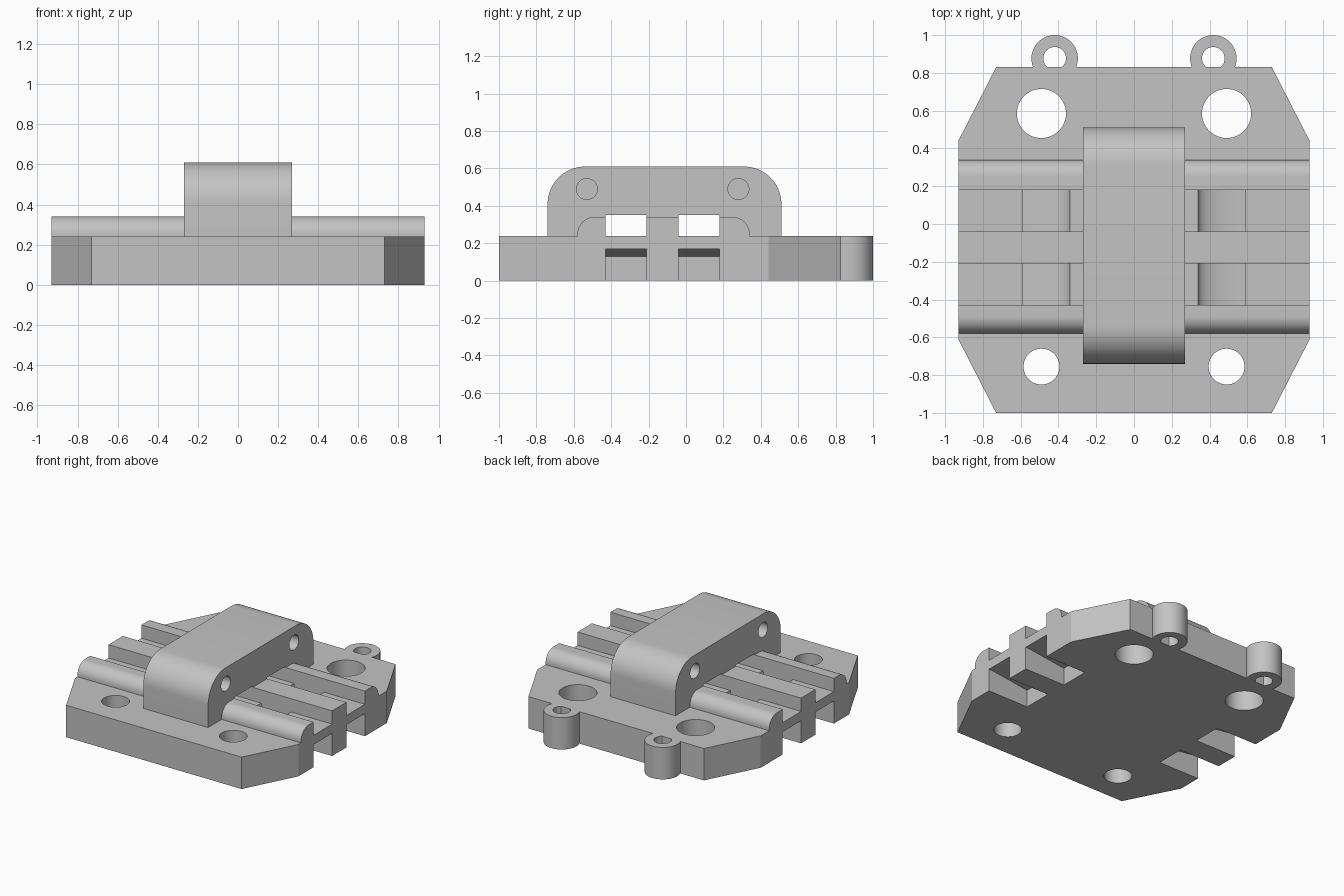
import bpy, bmesh
from math import sin, cos, radians

if "Cube" in bpy.data.objects:
    bpy.data.objects.remove(bpy.data.objects["Cube"], do_unlink=True)

grey = bpy.data.materials.new("plain grey")
grey.use_nodes = True
grey.diffuse_color = (0.55, 0.55, 0.55, 1)
grey.node_tree.nodes["Principled BSDF"].inputs["Base Color"].default_value = (0.55, 0.55, 0.55, 1)


def arc(cx, cy, rx, ry, start, end, steps=16):
    angles = [radians(start + (end - start) * i / steps) for i in range(steps + 1)]
    return [(cx + rx * cos(a), cy + ry * sin(a)) for a in angles]


def circle(cx, cy, r):
    return arc(cx, cy, r, r, 0, 360, 48)[:-1]


def prism(name, outline, axis, lo, hi):
    """Extrude a flat outline along one axis."""
    place = {"x": lambda u, v: (lo, u, v),
             "y": lambda u, v: (u, lo, v),
             "z": lambda u, v: (u, v, lo)}[axis]
    bm = bmesh.new()
    face = bm.faces.new([bm.verts.new(place(u, v)) for u, v in outline])
    top = bmesh.ops.extrude_face_region(bm, geom=[face])["geom"]
    shift = [(hi - lo) * (axis == a) for a in "xyz"]
    bmesh.ops.translate(bm, vec=shift, verts=[g for g in top if isinstance(g, bmesh.types.BMVert)])
    bmesh.ops.recalc_face_normals(bm, faces=bm.faces)
    mesh = bpy.data.meshes.new(name)
    bm.to_mesh(mesh)
    bm.free()
    mesh.materials.append(grey)
    obj = bpy.data.objects.new(name, mesh)
    bpy.context.collection.objects.link(obj)
    return obj


def activate(obj):
    bpy.ops.object.select_all(action="DESELECT")
    obj.select_set(True)
    bpy.context.view_layer.objects.active = obj


def cut(obj, cutters):
    activate(obj)
    for cutter in cutters:
        mod = obj.modifiers.new("cut", "BOOLEAN")
        mod.operation = "DIFFERENCE"
        mod.solver = "EXACT"
        mod.object = cutter
        bpy.ops.object.modifier_apply(modifier=mod.name)
        bpy.data.objects.remove(cutter, do_unlink=True)


def smooth(obj):
    activate(obj)
    bpy.ops.object.shade_smooth_by_angle(angle=radians(25))


HALF, DECK, RAIL = 0.93, 0.24, 0.34
slots = [(-0.43, -0.21), (-0.04, 0.18)]

# Base plate with chamfered corners
half_outline = [(0.73, -1), (HALF, -0.61), (HALF, 0.44), (0.73, 0.83)]
base = prism("base_plate", half_outline + [(-x, y) for x, y in reversed(half_outline)], "z", 0, DECK)

# Mounting holes, strap notches under the edges and curved pockets in the deck
cutters = []
for side in (1, -1):
    for y, r in ((0.585, 0.13), (-0.755, 0.095)):
        cutters.append(prism("hole_cutter", circle(side * 0.49, y, r), "z", -0.1, 0.4))
    notch = [(0.59, -0.1), (1.0, -0.1), (1.0, 0.17), (0.9, 0.17), (0.59, 0.13)]
    pocket = arc(0.59, DECK, 0.25, 0.09, 180, 270) + [(0.59, 0.3), (0.34, 0.3)]
    for lo, hi in slots:
        for outline in (notch, pocket):
            cutters.append(prism("strap_cutter", [(side * x, z) for x, z in outline], "y", lo, hi))
cut(base, cutters)
smooth(base)

# Rails across the deck, the outer two with a rounded outer edge
r = 0.09
front = [(-0.43, DECK), (-0.43, RAIL)] + arc(-0.58 + r, RAIL - r, r, r, 90, 180) + [(-0.58, DECK)]
middle = [(-0.21, DECK), (-0.04, DECK), (-0.04, RAIL), (-0.21, RAIL)]
back = [(0.18, DECK), (0.34, DECK)] + arc(0.34 - r, RAIL - r, r, r, 0, 90) + [(0.18, RAIL)]
for name, outline in (("front_rail", front), ("middle_rail", middle), ("back_rail", back)):
    smooth(prism(name, outline, "x", -HALF, HALF))

# Central block with rounded ends, strap tunnels and blind pin holes
R, top = 0.2, 0.61
profile = [(-0.74, DECK), (0.51, DECK)]
profile += arc(0.51 - R, top - R, R, R, 0, 90) + arc(-0.74 + R, top - R, R, R, 90, 180)
block = prism("central_block", profile, "x", -0.27, 0.27)
cutters = [prism("tunnel_cutter", [(lo, 0.1), (hi, 0.1), (hi, 0.35), (lo, 0.35)], "x", -0.5, 0.5)
           for lo, hi in slots]
for y in (-0.53, 0.28):
    for side in (1, -1):
        ends = sorted((side * 0.12, side * 0.4))
        cutters.append(prism("pin_cutter", circle(y, 0.49, 0.056), "x", *ends))
cut(block, cutters)
smooth(block)

# Round lugs on the back edge
for side, name in ((1, "left_lug"), (-1, "right_lug")):
    lug = prism(name, circle(side * 0.42, 0.877, 0.123), "z", 0, DECK)
    cut(lug, [prism("lug_cutter", circle(side * 0.42, 0.877, 0.06), "z", -0.1, 0.4)])
    smooth(lug)
